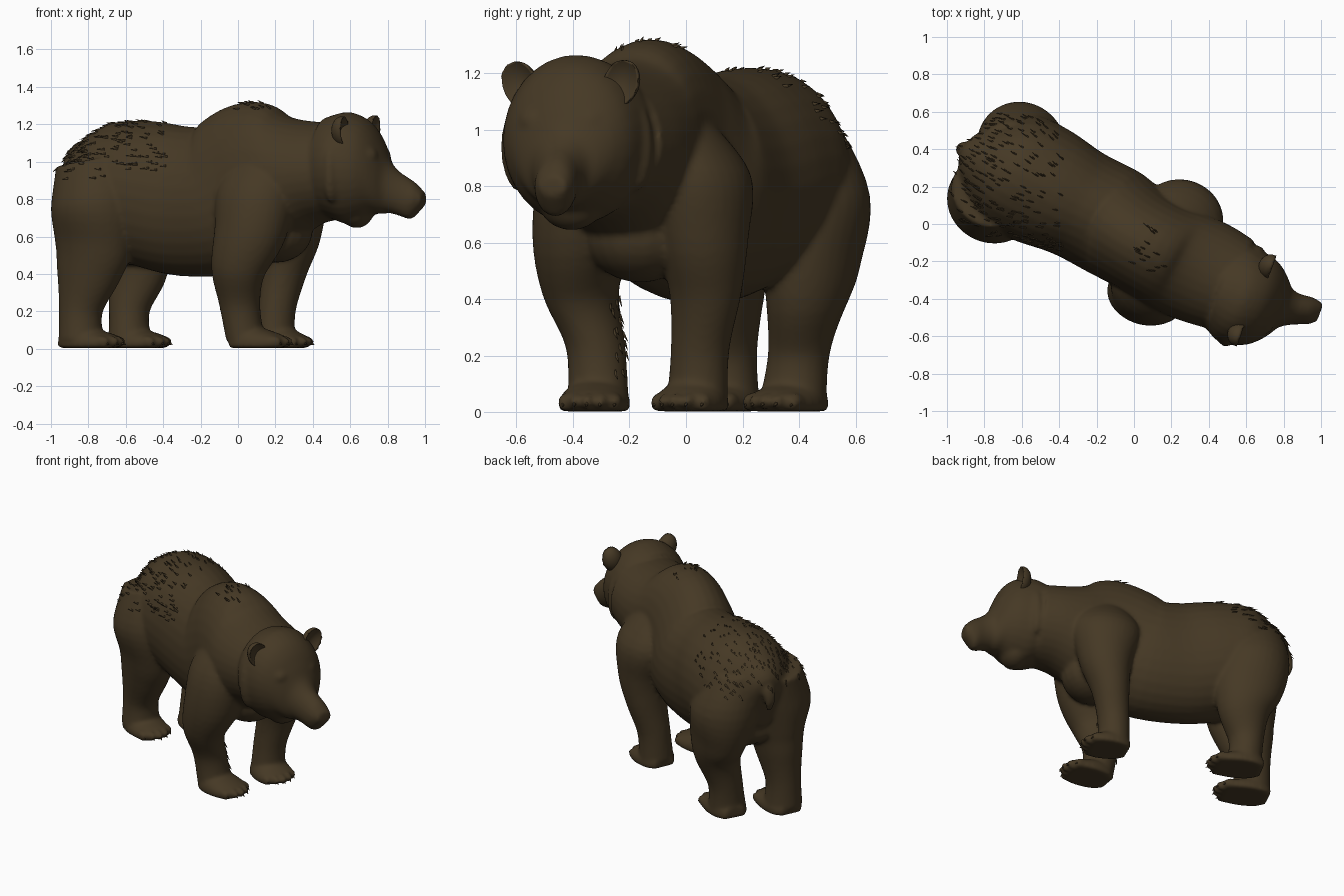
import bpy, bmesh, math, random
from mathutils import Vector, Matrix

if "Cube" in bpy.data.objects:
    bpy.data.objects.remove(bpy.data.objects["Cube"])

random.seed(4)
BODY_YAW, HEAD_YAW = math.radians(-28), math.radians(-20)

fur = bpy.data.materials.new("dark_brown_fur")
fur.diffuse_color = (0.060, 0.040, 0.018, 1)
fur.use_nodes = True
fur.node_tree.nodes["Principled BSDF"].inputs["Base Color"].default_value = fur.diffuse_color


def heading(yaw):
    return Vector((math.cos(yaw), math.sin(yaw), 0))


def lateral(yaw):
    return Vector((-math.sin(yaw), math.cos(yaw), 0))


def spline(p, steps=5):
    """Catmull-Rom through ring tuples."""
    p = [Vector(q) for q in p]
    out = []
    for i in range(len(p) - 1):
        a, b, c, d = p[max(i - 1, 0)], p[i], p[i + 1], p[min(i + 2, len(p) - 1)]
        for k in range(steps):
            t = k / steps
            out.append(0.5 * (2 * b + (c - a) * t + (2 * a - 5 * b + 4 * c - d) * t * t
                              + (3 * b - a - 3 * c + d) * t ** 3))
    return out + [p[-1]]


def loft(bm, rings, yaw=BODY_YAW, upright=False, sides=32):
    """Skin rings of (x, y, z, half width sideways, half depth)."""
    rings = spline(rings)
    side = lateral(yaw)
    loops = []
    for i, r in enumerate(rings):
        before, after = rings[max(i - 1, 0)], rings[min(i + 1, len(rings) - 1)]
        other = (Vector(after[:3]) - Vector(before[:3])).cross(side).normalized()
        if upright:
            other = Vector((0, 0, 1))
        loop = []
        for k in range(sides):
            a = 2 * math.pi * k / sides
            co = Vector(r[:3]) + side * (r[3] * math.cos(a)) + other * (r[4] * math.sin(a))
            co.z = max(co.z, 0.004)
            loop.append(bm.verts.new(co))
        loops.append(loop)
    for l0, l1 in zip(loops, loops[1:]):
        for k in range(sides):
            j = (k + 1) % sides
            bm.faces.new((l0[k], l0[j], l1[j], l1[k]))
    bm.faces.new(loops[0][::-1])
    bm.faces.new(loops[-1])


def ball(bm, centre, size, yaw=BODY_YAW):
    m = Matrix.Translation(centre) @ Matrix.Rotation(yaw, 4, 'Z') @ Matrix.Diagonal((*size, 1))
    return bmesh.ops.create_uvsphere(bm, u_segments=20, v_segments=14, radius=1, matrix=m)["verts"]


def finish(bm, name, voxel=0, smooth=0):
    """Turn a bmesh into an object, optionally fused into one skin."""
    bmesh.ops.recalc_face_normals(bm, faces=bm.faces)
    me = bpy.data.meshes.new(name)
    bm.to_mesh(me)
    bm.free()
    ob = bpy.data.objects.new(name, me)
    bpy.context.collection.objects.link(ob)
    if voxel:
        rm = ob.modifiers.new("fuse", 'REMESH')
        rm.mode, rm.voxel_size = 'VOXEL', voxel
        sm = ob.modifiers.new("soften", 'SMOOTH')
        sm.factor, sm.iterations = 0.5, smooth
        dg = bpy.context.evaluated_depsgraph_get()
        new = bpy.data.meshes.new_from_object(ob.evaluated_get(dg))
        ob.modifiers.clear()
        ob.data = new
    ob.data.materials.clear()
    ob.data.materials.append(fur)
    for p in ob.data.polygons:
        p.use_smooth = True
    return ob


# torso with shoulder hump and neck
bm = bmesh.new()
loft(bm, [(-.88, .385, .82, .08, .16), (-.83, .36, .83, .20, .27), (-.68, .30, .83, .32, .37),
          (-.5, .21, .83, .33, .39), (-.3, .11, .79, .30, .40), (-.1, .005, .79, .30, .40),
          (.03, -.085, .86, .28, .43), (.13, -.15, .91, .275, .42), (.26, -.21, .92, .29, .34),
          (.4, -.27, .94, .285, .28), (.52, -.325, .95, .265, .26)])
ball(bm, (.20, -.16, .63), (.20, .20, .17))                        # chest

# head and muzzle, fused to the neck
loft(bm, [(.46, -.335, .97, .23, .26), (.53, -.365, .97, .27, .285), (.60, -.395, .965, .265, .30),
          (.68, -.42, .96, .24, .27), (.735, -.435, .945, .20, .225), (.775, -.445, .905, .155, .185),
          (.81, -.45, .865, .11, .14), (.86, -.457, .83, .088, .118), (.92, -.463, .80, .078, .108),
          (.955, -.47, .80, .07, .08), (.995, -.474, .80, .05, .035)], HEAD_YAW, True)
ball(bm, (.635, -.405, .745), (.09, .12, .10), HEAD_YAW)           # chin fur
for sgn in (-1, 1):                                                # brows and ruffs
    c = Vector((.71, -.43, 1.03)) + lateral(HEAD_YAW) * sgn * .10
    ball(bm, c, (.075, .07, .06), HEAD_YAW)
    c = Vector((.575, -.385, .94)) + lateral(HEAD_YAW) * sgn * .215
    ball(bm, c, (.05, .07, .16), HEAD_YAW)

# legs, from hip or shoulder to ankle
LEGS = [
    [(.12, -.23, 1.08, .12, .14), (.10, -.31, .87, .19, .22), (.07, -.36, .64, .18, .20),
     (.0, -.37, .42, .13, .15), (.01, -.32, .23, .105, .11), (.04, -.31, .05, .11, .10)],
    [(.20, -.05, 1.05, .12, .14), (.26, .04, .85, .18, .22), (.28, .06, .62, .16, .17),
     (.25, .07, .42, .13, .12), (.21, .05, .22, .105, .10), (.20, .04, .05, .11, .10)],
    [(-.63, .35, 1.0, .19, .21), (-.61, .43, .77, .22, .23), (-.56, .44, .56, .17, .22),
     (-.54, .43, .40, .14, .17), (-.58, .40, .21, .11, .11), (-.58, .38, .05, .12, .11)],
    [(-.77, .18, 1.0, .19, .21), (-.765, .12, .77, .22, .24), (-.77, .12, .56, .17, .22),
     (-.80, .13, .40, .14, .18), (-.84, .14, .21, .11, .12), (-.84, .14, .05, .12, .12)],
]
for leg in LEGS:
    loft(bm, leg)

# paws: flat sole and five toes, from heel position, reach and direction
PAWS = [(-.04, -.30, .28, -9), (.115, .075, .25, -24), (-.68, .435, .30, -28), (-.935, .19, .30, -25)]
toes = []
for hx, hy, reach, deg in PAWS:
    yaw = math.radians(deg)
    f, s = heading(yaw), lateral(yaw)
    rings = [(*(Vector((hx, hy, .03)) + f * t), w, h) for t, w, h in
             ((0, .07, .05), (.06, .11, .10), (.16, .125, .085), (reach, .11, .045))]
    loft(bm, rings, yaw)
    for k in range(-2, 3):
        c = Vector((hx, hy, .038)) + f * (reach + .015 - .012 * k * k) + s * (k * .046)
        ball(bm, c, (.045, .024, .030), yaw)
        toes.append((c + f * .036, f))

# tail
loft(bm, [(-.83, .355, 1.02, .04, .04), (-.90, .395, .95, .045, .035), (-.925, .405, .87, .035, .025),
          (-.915, .40, .80, .015, .012)])
body = finish(bm, "body", 0.013, 5)

# cupped ears
for name, c, tilt in (("right_ear", (.56, -.585, 1.16), .4), ("left_ear", (.725, -.23, 1.165), -.4)):
    bm = bmesh.new()
    for v in ball(bm, (0, 0, 0), (.06, .066, .085), 0):
        if v.co.x > 0:
            rim = (v.co.y / .066) ** 2 + (v.co.z / .085) ** 2
            v.co.x = .03 * (rim - .5)
    bmesh.ops.transform(bm, verts=bm.verts, matrix=Matrix.Translation(c)
                        @ Matrix.Rotation(HEAD_YAW, 4, 'Z') @ Matrix.Rotation(tilt, 4, 'X'))
    finish(bm, name)

# claws
bm = bmesh.new()
for c, f in toes:
    rot = (f * .8 + Vector((0, 0, -.6))).to_track_quat('Z', 'Y').to_matrix().to_4x4()
    bmesh.ops.create_cone(bm, segments=6, radius1=.010, radius2=.001, depth=.028, cap_ends=True,
                          matrix=Matrix.Translation(c + Vector((0, 0, -.01))) @ rot)
finish(bm, "claws")

# fur tufts on rump, hump and the inner front leg, swept backwards
bm = bmesh.new()
back = -heading(BODY_YAW)


def furry(c, n):
    rump = c.x < -.38 and c.z > .9 and n.z > .25
    hump = -.02 < c.x < .18 and c.z > 1.28
    leg = -.2 < c.x < .12 and -.28 < c.y < -.18 and .14 < c.z < .42
    return rump or hump or leg


spots = [p for p in body.data.polygons if furry(p.center, p.normal)]
for p in random.sample(spots, min(240, len(spots))):
    sweep = Vector((0, 0, -.3)) + back * 1.4 if p.center.z > .6 else Vector((0, 0, -1))
    d = sweep - p.normal * sweep.dot(p.normal)
    d = (d.normalized() + p.normal * .35).normalized()
    size = random.uniform(.03, .045)
    m = Matrix.Translation(p.center + d * size * .3) @ d.to_track_quat('Z', 'Y').to_matrix().to_4x4()
    bmesh.ops.create_cone(bm, segments=3, radius1=.008, radius2=.0005, depth=size, cap_ends=True, matrix=m)
finish(bm, "fur_tufts")
